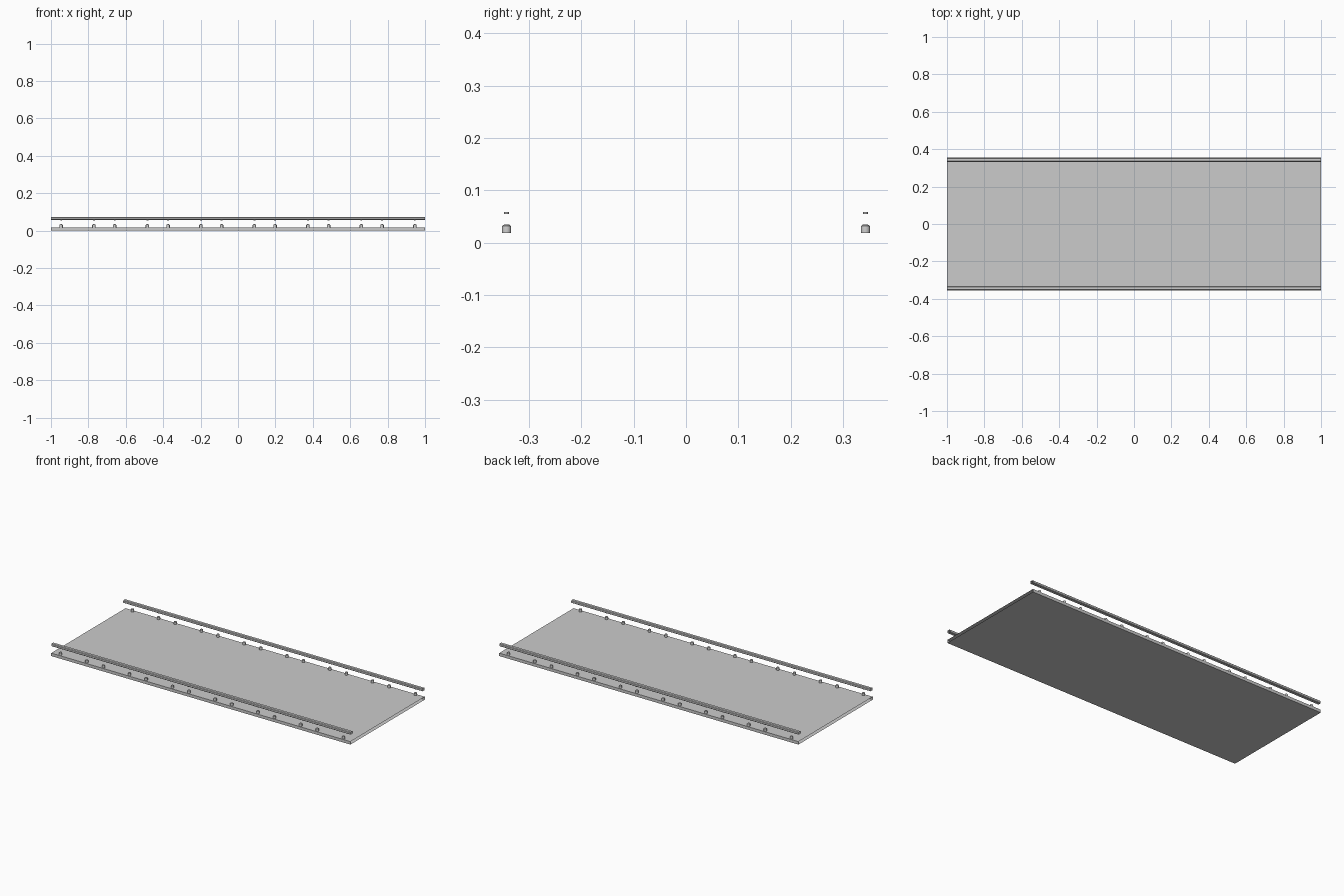
import bpy
import bmesh
import math

cube = bpy.data.objects.get("Cube")
if cube:
    bpy.data.objects.remove(cube, do_unlink=True)

grey = bpy.data.materials.new("light grey")
grey.use_nodes = True
colour = (0.6, 0.6, 0.6, 1)
grey.diffuse_color = colour
grey.node_tree.nodes["Principled BSDF"].inputs["Base Color"].default_value = colour

SLAB_TOP = 0.018
RAIL_BOTTOM = 0.058
RAIL_Y = 0.343


def finish(name, bm, smooth=False):
    bmesh.ops.recalc_face_normals(bm, faces=bm.faces)
    mesh = bpy.data.meshes.new(name)
    bm.to_mesh(mesh)
    bm.free()
    mesh.materials.append(grey)
    obj = bpy.data.objects.new(name, mesh)
    bpy.context.collection.objects.link(obj)
    if smooth:
        bpy.ops.object.select_all(action="DESELECT")
        obj.select_set(True)
        bpy.context.view_layer.objects.active = obj
        bpy.ops.object.shade_smooth_by_angle(angle=math.radians(35))
    return obj


def open_sleeve(name, profile):
    """Closed y-z profile swept along x, with open ends."""
    bm = bmesh.new()
    left, right = ([bm.verts.new((x, y, z)) for y, z in profile] for x in (1, -1))
    for i in range(len(profile)):
        j = (i + 1) % len(profile)
        bm.faces.new((left[i], left[j], right[j], right[i]))
    return finish(name, bm)


def turned(name, profile, x, y, segments=12):
    """Turned solid from (radius, height) points, starting and ending on its axis."""
    bm = bmesh.new()
    verts = [bm.verts.new((r, 0, z)) for r, z in profile]
    edges = [bm.edges.new(pair) for pair in zip(verts, verts[1:])]
    bmesh.ops.spin(bm, geom=verts + edges, axis=(0, 0, 1), cent=(0, 0, 0),
                   angle=math.tau, steps=segments)
    bmesh.ops.remove_doubles(bm, verts=bm.verts, dist=0.0001)
    bmesh.ops.translate(bm, verts=bm.verts, vec=(x, y, 0))
    return finish(name, bm, True)


# Hollow deck
W = 0.355
open_sleeve("deck", [(-W, 0), (W, 0), (W, SLAB_TOP), (-W, SLAB_TOP)])

# Rounded stud on the deck, and the small disc under the rail
stud = [(0, SLAB_TOP), (0.0088, SLAB_TOP), (0.0088, 0.029),
        (0.0082, 0.032), (0.006, 0.034), (0, 0.0345)]
disc = [(0, 0.055), (0.0048, 0.055), (0.0048, RAIL_BOTTOM), (0, RAIL_BOTTOM)]

for side, s in (("front", -1), ("back", 1)):
    # Rail with narrow bevelled edges
    h, t, c = 0.0105, RAIL_BOTTOM + 0.016, 0.003
    ring = [(-h + c, RAIL_BOTTOM), (h - c, RAIL_BOTTOM), (h, RAIL_BOTTOM + c), (h, t - c),
            (h - c, t), (-h + c, t), (-h, t - c), (-h, RAIL_BOTTOM + c)]
    open_sleeve(side + "_rail", [(s * RAIL_Y + y, z) for y, z in ring])
    # Studs in pairs along the edge
    for k in range(-3, 4):
        for d in (-1, 1):
            x = 0.286 * k + 0.0875 * d
            turned(side + "_stud", stud, x, s * RAIL_Y)
            turned(side + "_rail_disc", disc, x, s * RAIL_Y)
